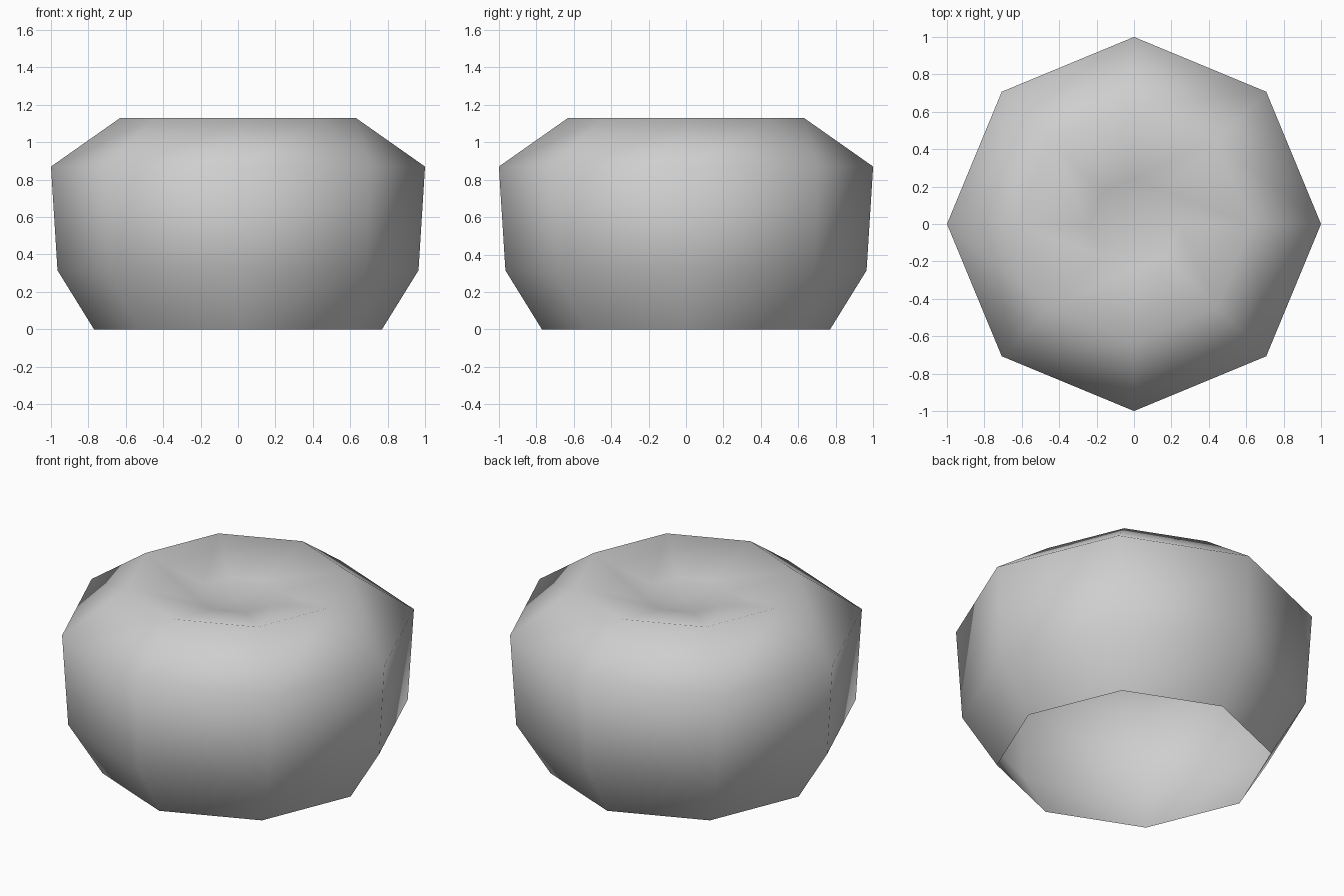
import bpy, bmesh, math

cube = bpy.data.objects.get("Cube")
if cube:
    bpy.data.objects.remove(cube, do_unlink=True)

SIDES = 8

# Plain grey surface
grey = bpy.data.materials.new("plain_grey")
grey.use_nodes = True
colour = (0.62, 0.62, 0.62, 1)
grey.diffuse_color = colour
grey.node_tree.nodes["Principled BSDF"].inputs["Base Color"].default_value = colour

# Side profile (radius, height): open foot, belly, shoulder, top rim, shallow dimple
profile = [(0.77, 0), (0.965, 0.315), (1, 0.87), (0.63, 1.13), (0.24, 1.04)]
DIMPLE_FLOOR = 1.01

bm = bmesh.new()
rings = []
for radius, height in profile:
    ring = []
    for i in range(SIDES):
        angle = math.tau * i / SIDES
        ring.append(bm.verts.new((radius * math.cos(angle), radius * math.sin(angle), height)))
    rings.append(ring)

# Walls between neighbouring rings
for low, high in zip(rings, rings[1:]):
    for i in range(SIDES):
        j = (i + 1) % SIDES
        bm.faces.new((low[i], low[j], high[j], high[i]))

# Dimple floor closes to a centre point
centre = bm.verts.new((0, 0, DIMPLE_FLOOR))
for i in range(SIDES):
    bm.faces.new((rings[-1][i], rings[-1][(i + 1) % SIDES], centre))

for face in bm.faces:
    face.smooth = True

mesh = bpy.data.meshes.new("dimpled_body")
bm.to_mesh(mesh)
bm.free()
mesh.materials.append(grey)
body = bpy.data.objects.new("dimpled_body", mesh)
bpy.context.collection.objects.link(body)
